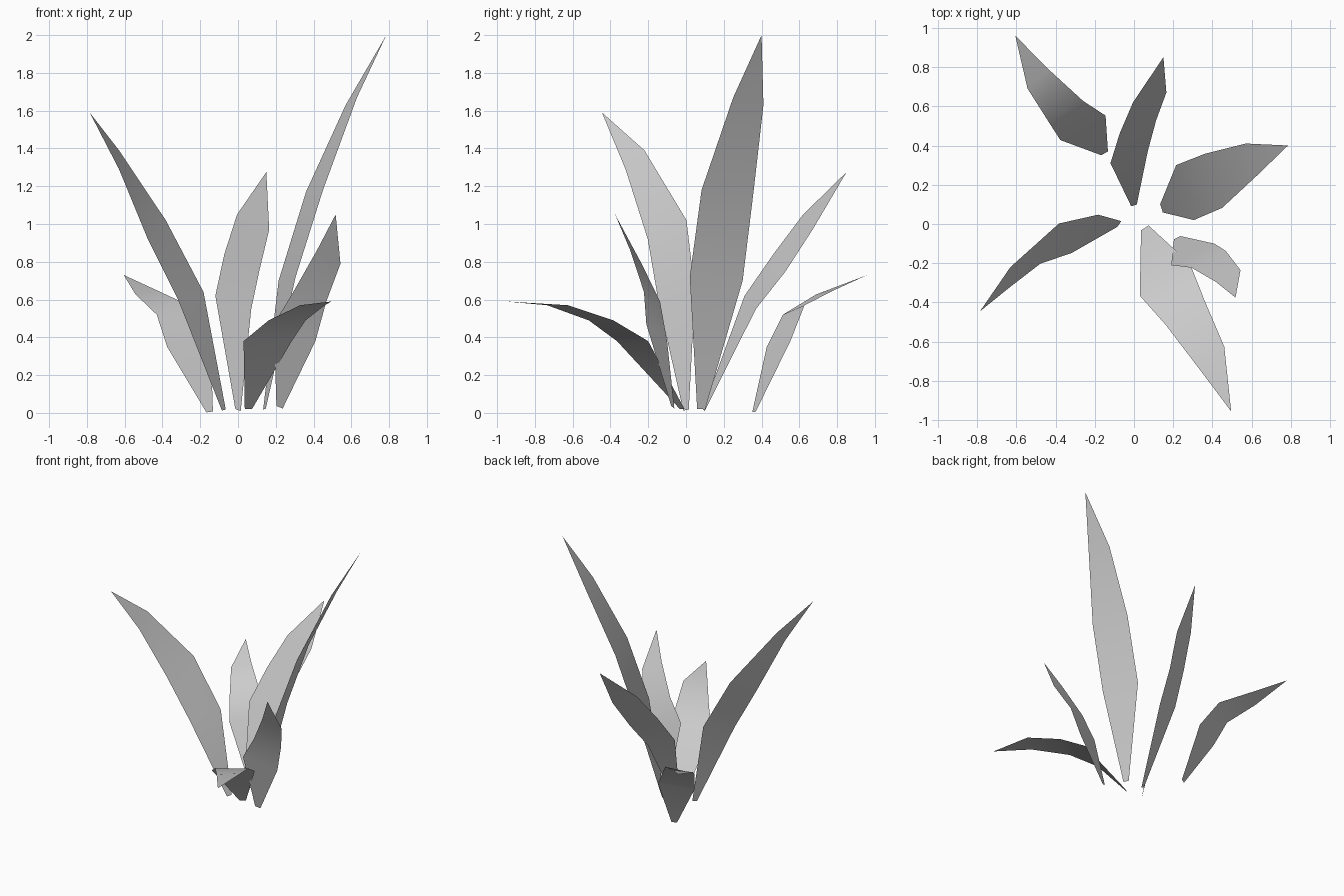
import bpy
import bmesh
from mathutils import Vector

# Remove the default cube only
default_cube = bpy.data.objects.get("Cube")
if default_cube is not None:
    bpy.data.objects.remove(default_cube, do_unlink=True)

# Single plain leaf colour
leaf_grey = bpy.data.materials.new("leaf_grey")
leaf_grey.use_nodes = True
colour = (0.6, 0.6, 0.6, 1.0)
leaf_grey.diffuse_color = colour
leaf_grey.node_tree.nodes["Principled BSDF"].inputs["Base Color"].default_value = colour

ROOT_WIDTH = 0.15  # root width as a share of the widest section


def make_leaf(name, spine, across):
    """Sweep a flat pointed leaf along a spine.

    spine:  root, three bends and the tip
    across: full edge-to-edge vector at each of the three bends
    """
    spine = [Vector(point) for point in spine]
    across = [Vector(vector) for vector in across]
    across.insert(0, across[0] * ROOT_WIDTH)

    bm = bmesh.new()
    rows = []
    for centre, width in zip(spine, across):
        left = bm.verts.new(centre - width / 2)
        right = bm.verts.new(centre + width / 2)
        rows.append((left, right))
    tip = bm.verts.new(spine[-1])

    # Quad strip from the root, closed by a triangular point
    for lower, upper in zip(rows, rows[1:]):
        bm.faces.new((lower[0], lower[1], upper[1], upper[0]))
    bm.faces.new((rows[-1][0], rows[-1][1], tip))

    # Keep the inner, upward side of every leaf as the front side
    bm.normal_update()
    if sum(face.normal.z for face in bm.faces) < 0:
        bmesh.ops.reverse_faces(bm, faces=bm.faces[:])
    for face in bm.faces:
        face.smooth = True

    mesh = bpy.data.meshes.new(name)
    bm.to_mesh(mesh)
    bm.free()
    mesh.materials.append(leaf_grey)
    leaf = bpy.data.objects.new(name, mesh)
    bpy.context.collection.objects.link(leaf)
    return leaf


# Tallest leaf, leaning to the left
make_leaf(
    "tall_left_leaf",
    spine=[(.14, .08, .02), (.26, .16, .71), (.405, .22, 1.175), (.6, .33, 1.65), (.785, .4, 2)],
    across=[(-.09, .28, -.02), (-.09, .275, -.01), (-.06, .16, -.04)],
)

# Second tallest leaf, leaning to the right
make_leaf(
    "tall_right_leaf",
    spine=[(-.075, 0, .015), (-.25, -.05, .62), (-.43, -.1, .97), (-.63, -.27, 1.34), (-.785, -.445, 1.59)],
    across=[(.135, .195, .04), (.095, .205, .1), (0, .1, .1)],
)

# Medium leaf, leaning backwards
make_leaf(
    "middle_back_leaf",
    spine=[(0, .095, .015), (-.025, .34, .585), (.02, .495, .795), (.08, .645, 1.01), (.15, .85, 1.275)],
    across=[(.19, .06, -.07), (.185, .065, -.09), (.17, .05, -.08)],
)

# Low leaf at the back right
make_leaf(
    "low_back_leaf",
    spine=[(-.15, .36, .005), (-.26, .49, .365), (-.345, .57, .545), (-.49, .74, .64), (-.605, .96, .73)],
    across=[(.23, .125, .03), (.17, .115, .05), (.105, .1, .025)],
)

# Drooping leaf at the front
make_leaf(
    "drooping_front_leaf",
    spine=[(.055, -.02, .02), (.157, -.283, .38), (.26, -.45, .49), (.395, -.68, .57), (.495, -.955, .59)],
    across=[(.255, .165, 0), (.195, .13, 0), (.13, .11, 0)],
)

# Short upright leaf at the front left
make_leaf(
    "short_left_leaf",
    spine=[(.22, -.07, .03), (.3, -.155, .425), (.38, -.18, .615), (.48, -.265, .825), (.517, -.375, 1.05)],
    across=[(.22, .11, -.09), (.175, .085, -.05), (.125, .06, -.07)],
)
